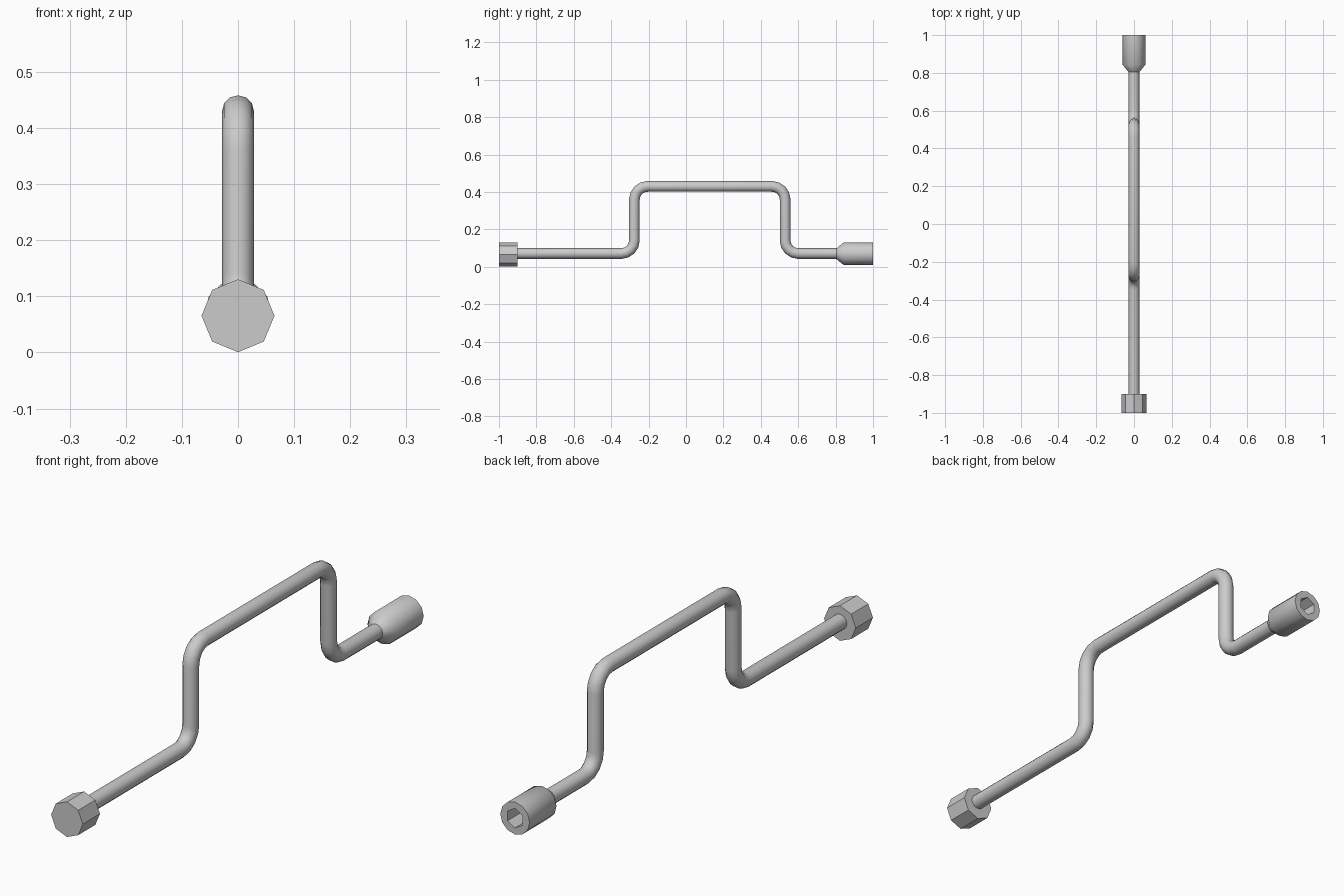
import bpy, bmesh
from math import sin, cos, pi, radians
from mathutils import Vector

if "Cube" in bpy.data.objects:
    bpy.data.objects.remove(bpy.data.objects["Cube"])


def loft(name, rings, z, smooth):
    """Loft along y: each ring is (y, list of radii around the axis)."""
    bm = bmesh.new()
    loops = []
    for y, radii in rings:
        n = len(radii)
        loops.append([bm.verts.new((r * sin(2 * pi * i / n), y, z + r * cos(2 * pi * i / n)))
                      for i, r in enumerate(radii)])
    for a, b in zip(loops, loops[1:]):
        for i in range(n):
            j = (i + 1) % n
            bm.faces.new((a[i], a[j], b[j], b[i]))
    bm.faces.new(loops[0])
    bm.faces.new(loops[-1])
    bmesh.ops.recalc_face_normals(bm, faces=bm.faces)
    mesh = bpy.data.meshes.new(name)
    bm.to_mesh(mesh)
    bm.free()
    ob = bpy.data.objects.new(name, mesh)
    bpy.context.collection.objects.link(ob)
    if smooth:
        shade(ob)
    return ob


def shade(ob):
    bpy.ops.object.select_all(action='DESELECT')
    ob.select_set(True)
    bpy.context.view_layer.objects.active = ob
    bpy.ops.object.shade_smooth_by_angle(angle=radians(40))


def rounded_path(corners, radius, steps):
    """Replace every inner right-angle corner with an arc."""
    pts = [corners[0]]
    for p, c, q in zip(corners, corners[1:], corners[2:]):
        u, v = (p - c).normalized(), (q - c).normalized()
        centre = c + (u + v) * radius
        for k in range(steps + 1):
            t = pi / 2 * k / steps
            pts.append(centre - v * radius * cos(t) - u * radius * sin(t))
    return pts + [corners[-1]]


# Cranked rod
LOW, HIGH = 0.071, 0.43
path = [Vector((0, y, z)) for y, z in
        [(-0.92, LOW), (-0.276, LOW), (-0.276, HIGH), (0.53, HIGH), (0.53, LOW), (0.83, LOW)]]
pts = rounded_path(path, 0.07, 4)
curve = bpy.data.curves.new("crank_rod", 'CURVE')
curve.dimensions = '3D'
curve.bevel_depth = 0.0285
curve.bevel_resolution = 4
curve.use_fill_caps = True
spline = curve.splines.new('POLY')
spline.points.add(len(pts) - 1)
for sp, p in zip(spline.points, pts):
    sp.co = (*p, 1)
rod = bpy.data.objects.new("crank_rod", curve)
bpy.context.collection.objects.link(rod)
bpy.context.view_layer.objects.active = rod
rod.select_set(True)
bpy.ops.object.convert(target='MESH')
shade(bpy.context.view_layer.objects.active)

# Octagonal end knob
loft("end_knob", [(-1.0, [0.065] * 8), (-0.9, [0.065] * 8)], 0.0655, False)

# Wrench socket with a hexagonal recess
hexagon = [0.036, 0.036 * cos(pi / 6)] * 6
loft("wrench_socket", [(0.805, [0.029] * 12), (0.843, [0.06] * 12), (1.0, [0.06] * 12),
                       (1.0, hexagon), (0.9, hexagon)], 0.07, True)
